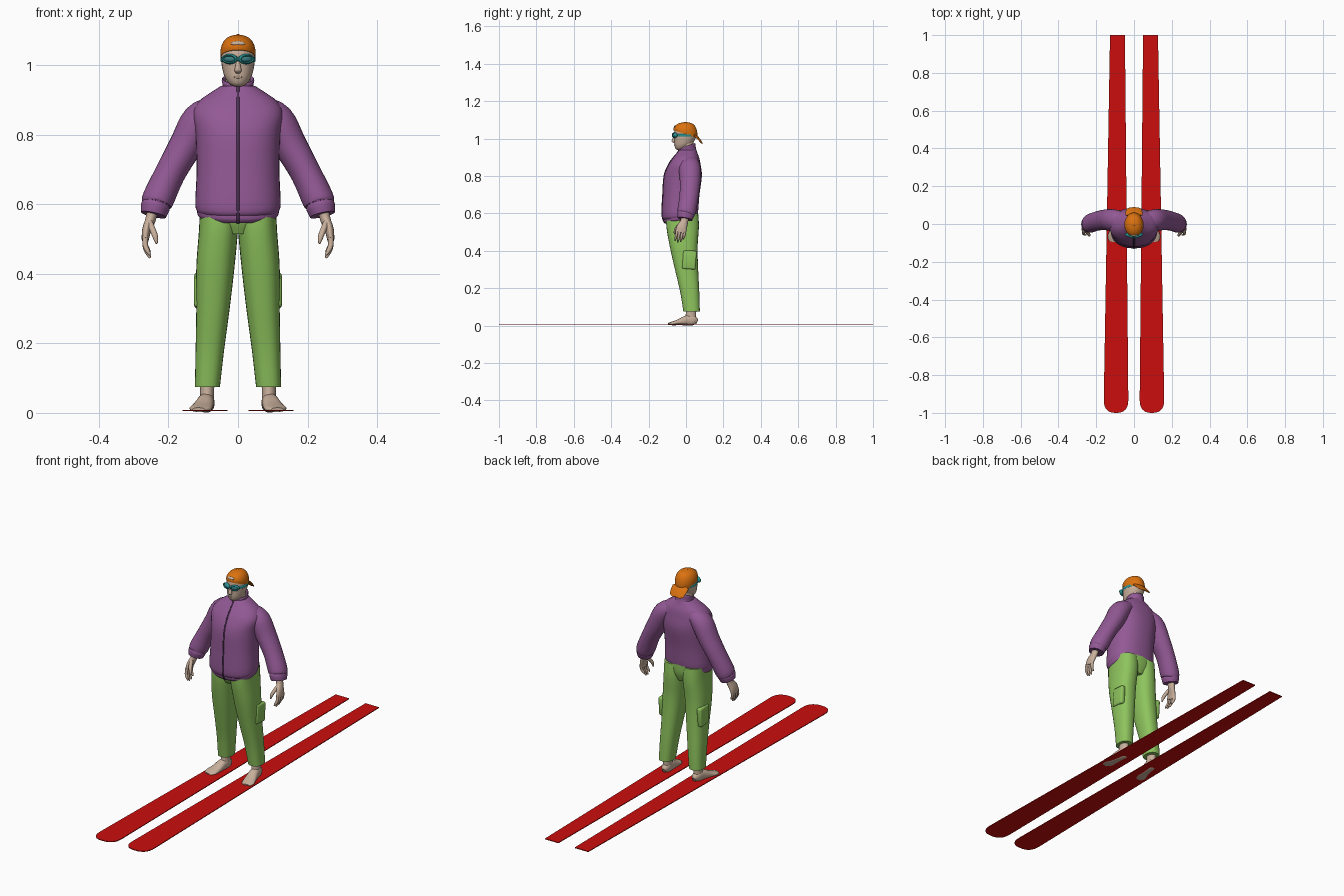
import bpy, bmesh
from math import sin, cos, pi, radians, copysign
from mathutils import Vector, Matrix


def material(name, rgb):
    m = bpy.data.materials.new(name)
    m.diffuse_color = (*rgb, 1)
    return m


PURPLE = material("jacket_purple", (0.29, 0.10, 0.30))
DARK = material("zip_dark", (0.08, 0.03, 0.09))
GREEN = material("trouser_green", (0.27, 0.55, 0.11))
ORANGE = material("cap_orange", (0.72, 0.17, 0.005))
TEAL = material("goggle_teal", (0.02, 0.29, 0.29))
LENS = material("lens_teal", (0.04, 0.20, 0.22))
RED = material("ski_red", (0.60, 0.004, 0.004))
SKIN = material("skin", (0.58, 0.43, 0.33))


def finish(name, bm, mat, mirror=False, angle=45):
    bmesh.ops.recalc_face_normals(bm, faces=bm.faces)
    me = bpy.data.meshes.new(name)
    bm.to_mesh(me)
    bm.free()
    me.materials.append(mat)
    ob = bpy.data.objects.new(name, me)
    bpy.context.collection.objects.link(ob)
    bpy.ops.object.select_all(action='DESELECT')
    ob.select_set(True)
    bpy.context.view_layer.objects.active = ob
    bpy.ops.object.shade_smooth_by_angle(angle=radians(angle))
    if mirror:
        ob.modifiers.new("mirror", 'MIRROR')
    return ob


def smooth_path(rings, steps):
    """Catmull-Rom interpolation of ring tuples (x, y, z, ru, rv, slope)."""
    r = [tuple(k) + (0,) * (6 - len(k)) for k in rings]
    out = []
    for i in range(len(r) - 1):
        a, b, c, d = r[max(i - 1, 0)], r[i], r[i + 1], r[min(i + 2, len(r) - 1)]
        for s in range(steps):
            t = s / steps
            out.append([0.5 * (2 * q + (w - p) * t + (2 * p - 5 * q + 4 * w - e) * t * t
                        + (3 * q - p - 3 * w + e) * t ** 3) for p, q, w, e in zip(a, b, c, d)])
    return out + [list(r[-1])]


def loft(name, rings, mat, mirror=False, flat=False, n=28, steps=4, power=2.0, caps=True, arch=0):
    """Skin superellipse rings; flat keeps every ring level, else rings follow the path."""
    path = smooth_path(rings, steps)
    bm = bmesh.new()
    loops = []
    for i, (x, y, z, ru, rv, slope) in enumerate(path):
        t = Vector((0, 0, 1))
        if not flat:
            a, b = path[max(i - 1, 0)], path[min(i + 1, len(path) - 1)]
            t = (Vector(b[:3]) - Vector(a[:3])).normalized()
        u = (Vector((1, 0, 0)) - t * t.x).normalized()
        v = t.cross(u)
        loop = []
        for k in range(n):
            c, s = cos(2 * pi * k / n), sin(2 * pi * k / n)
            p = Vector((x, y, z)) + u * ru * copysign(abs(c) ** (2 / power), c) \
                + v * rv * copysign(abs(s) ** (2 / power), s)
            p.z += slope * (p.y - y) - arch * p.x ** 2
            loop.append(bm.verts.new(p))
        loops.append(loop)
    for a, b in zip(loops, loops[1:]):
        for k in range(n):
            bm.faces.new((a[k], a[(k + 1) % n], b[(k + 1) % n], b[k]))
    if caps:
        bm.faces.new(loops[0])
        bm.faces.new(loops[-1])
    return finish(name, bm, mat, mirror)


def ellipsoid(name, loc, scale, mat, mirror=False, turn=0, tilt=0):
    bm = bmesh.new()
    m = Matrix.Translation(loc) @ Matrix.Rotation(turn, 4, 'Z') @ Matrix.Rotation(tilt, 4, 'X') \
        @ Matrix.Diagonal((*scale, 1))
    bmesh.ops.create_uvsphere(bm, u_segments=24, v_segments=14, radius=1, matrix=m)
    return finish(name, bm, mat, mirror)


# skis: tapered plank with a rounded tip
bm = bmesh.new()
outline = [(0.048, 1.0), (0.127, 1.0)]
for k in range(17):
    a = pi * k / 16
    outline.append((0.095 + 0.065 * copysign(abs(cos(a)) ** 0.8, cos(a)), -0.93 - 0.07 * sin(a) ** 0.8))
face = bm.faces.new([bm.verts.new((x, y, 0.005)) for x, y in outline])
ext = bmesh.ops.extrude_face_region(bm, geom=[face])
bmesh.ops.translate(bm, vec=(0, 0, 0.004), verts=[g for g in ext["geom"] if isinstance(g, bmesh.types.BMVert)])
finish("skis", bm, RED, True, 30)

# bare feet and ankles
loft("feet", [(.088, .060, .020, .010, .012), (.089, .042, .027, .021, .025), (.093, .005, .028, .024, .027),
              (.101, -.040, .018, .029, .016), (.109, -.072, .012, .031, .010), (.113, -.094, .009, .018, .006)],
     SKIN, True, power=2.3)
loft("ankles", [(.090, .022, .025, .022, .034), (.089, .026, .055, .020, .028), (.088, .030, .12, .022, .028)],
     SKIN, True, flat=True)

# trousers
loft("trouser_legs", [(.055, -.020, .60, .055, .085), (.056, -.018, .53, .056, .087), (.065, -.012, .42, .055, .074),
                      (.072, .003, .30, .048, .062), (.081, .020, .18, .041, .051), (.088, .030, .075, .036, .044)],
     GREEN, True, flat=True, power=2.4)
loft("trouser_seat", [(0, -.020, .62, .100, .084), (0, -.020, .56, .095, .082), (0, -.018, .515, .045, .065)],
     GREEN, flat=True, power=2.4)
bm = bmesh.new()
bmesh.ops.create_cube(bm, size=1, matrix=Matrix.Translation((.113, .018, .352)) @ Matrix.Rotation(radians(-4), 4, 'X')
                      @ Matrix.Diagonal((.026, .072, .10, 1)))
bmesh.ops.bevel(bm, geom=bm.edges[:], offset=.009, segments=3, affect='EDGES', profile=.5)
finish("cargo_pockets", bm, GREEN, True)

# jacket body, hem band and collar
loft("jacket_body", [(0, -.030, .580, .117, .090, .15), (0, -.032, .602, .123, .097, .12), (0, -.026, .70, .119, .098),
                     (0, -.016, .80, .122, .101), (0, -.008, .86, .130, .086), (0, .001, .897, .112, .070),
                     (0, .006, .922, .078, .055), (0, .009, .940, .050, .044)], PURPLE, flat=True, n=40, power=2.3)
loft("jacket_hem", [(0, -.026, .559, .105, .084, .15), (0, -.028, .570, .116, .091, .15), (0, -.029, .586, .118, .092, .15)],
     PURPLE, flat=True, n=40, power=2.3)
loft("jacket_collar", [(0, .009, .918, .058, .052, .1), (0, .009, .936, .044, .044, .25), (0, .009, .957, .047, .042, .35),
                       (0, .008, .960, .043, .038, .35), (0, .009, .935, .038, .037, .25)],
     PURPLE, flat=True, steps=3, caps=False)
loft("jacket_zip", [(0, -.110, .546, .004, .003), (0, -.120, .560, .004, .003), (0, -.129, .60, .004, .003),
                    (0, -.124, .70, .004, .003), (0, -.117, .80, .004, .003), (0, -.094, .86, .004, .003),
                    (0, -.069, .897, .004, .003), (0, -.049, .920, .004, .003), (0, -.036, .944, .004, .003)], DARK, n=8)

# sleeves and cuffs
loft("sleeves", [(.065, .016, .872, .040, .050), (.110, .020, .842, .051, .058), (.150, .022, .77, .048, .055),
                 (.195, .016, .69, .044, .051), (.230, .004, .615, .046, .050), (.236, .000, .598, .040, .046)],
     PURPLE, True)
loft("cuffs", [(.234, .002, .604, .039, .044), (.238, -.001, .592, .042, .046), (.243, -.005, .570, .037, .040)],
     PURPLE, True)

# hands
loft("palms", [(.246, -.005, .585, .016, .021), (.252, -.010, .555, .015, .021), (.263, -.022, .525, .013, .028),
               (.267, -.030, .497, .010, .028)], SKIN, True, n=20)
for i, (y, length) in enumerate([(-.052, .042), (-.038, .050), (-.023, .048), (-.009, .036)]):
    loft(f"finger_{i + 1}", [(.266, y + .004, .510, .008, .0075), (.267, y, .50 - length * .4, .0075, .007),
                             (.260, y - .004, .50 - length * .8, .0065, .006),
                             (.253, y - .006, .50 - length * 1.08, .003, .003)], SKIN, True, n=12, steps=3)
loft("thumbs", [(.256, -.022, .550, .010, .011), (.246, -.046, .528, .009, .009), (.238, -.058, .507, .008, .007),
                (.234, -.062, .487, .003, .003)], SKIN, True, n=12)

# neck, head and face
loft("neck", [(0, .008, .91, .036, .036), (0, .002, .99, .036, .038)], SKIN, flat=True)
loft("head", [(0, -.034, .939, .010, .012), (0, -.028, .947, .025, .028), (0, -.018, .964, .037, .044),
              (0, -.010, .985, .044, .053), (0, -.005, 1.01, .048, .058), (0, -.003, 1.04, .048, .059),
              (0, -.003, 1.07, .038, .046)], SKIN, flat=True, power=2.1)
loft("nose", [(0, -.060, 1.012, .005, .006), (0, -.066, .996, .008, .009), (0, -.068, .984, .010, .008),
              (0, -.061, .976, .004, .004)], SKIN, flat=True, n=14)
ellipsoid("lips", (0, -.058, .966), (.014, .006, .004), SKIN)

# goggles: lenses, rims, bridge, strap
ellipsoid("goggle_lenses", (.024, -.060, 1.018), (.019, .010, .010), LENS, True, radians(22))
place = Matrix.Translation((.024, -.061, 1.018)) @ Matrix.Rotation(radians(22), 4, 'Z')
rim, tube, prof = 32, .004, 8
bm = bmesh.new()
grid = [[bm.verts.new(place @ Vector(((.020 + tube * cos(b)) * cos(a), tube * 2 * sin(b), (.011 + tube * cos(b)) * sin(a))))
         for b in [2 * pi * j / prof for j in range(prof)]] for a in [2 * pi * i / rim for i in range(rim)]]
for i in range(rim):
    for j in range(prof):
        p, q, k = grid[i], grid[(i + 1) % rim], (j + 1) % prof
        bm.faces.new((p[j], q[j], q[k], p[k]))
finish("goggle_rims", bm, TEAL, True)
ellipsoid("goggle_bridge", (0, -.068, 1.018), (.008, .005, .004), TEAL)
loft("goggle_strap", [(0, -.004, 1.010, .049, .060), (0, -.004, 1.012, .051, .062), (0, -.004, 1.022, .051, .062),
                      (0, -.004, 1.024, .049, .060)], TEAL, flat=True, steps=1, caps=False)

# backward cap with brim and front opening
loft("cap_crown", [(0, -.003, 1.024, .050, .063, -.33), (0, -.003, 1.046, .050, .063, -.18), (0, -.003, 1.068, .042, .053, -.06),
                   (0, -.003, 1.082, .027, .034), (0, -.003, 1.088, .006, .008)], ORANGE, flat=True, n=32)
loft("cap_brim", [(0, .045, 1.026, .046, .003), (0, .064, 1.008, .044, .003), (0, .079, .988, .038, .003),
                  (0, .087, .975, .022, .002)], ORANGE, power=3, arch=7)
ellipsoid("cap_opening", (0, -.059, 1.063), (.021, .006, .007), SKIN, tilt=radians(-35))
ellipsoid("cap_button", (0, -.003, 1.087), (.006, .006, .003), ORANGE)
